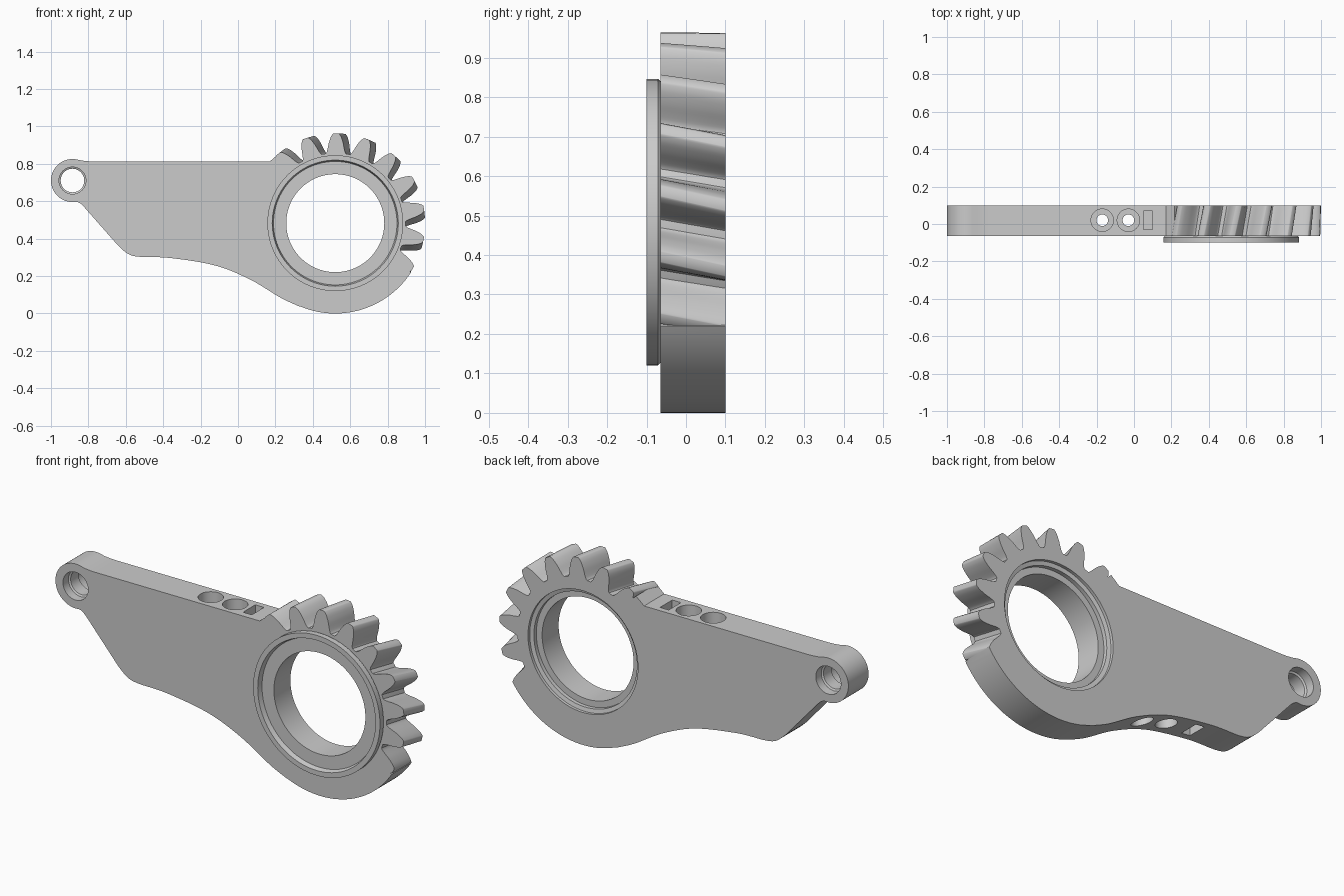
import bpy, bmesh
from math import sin, cos, radians, pi
from mathutils import Vector

if "Cube" in bpy.data.objects:
    bpy.data.objects.remove(bpy.data.objects["Cube"])

CX, CZ = 0.52, 0.483          # gear centre
EX, EZ = -0.885, 0.711        # small eye centre
Y0, Y1 = -0.065, 0.10         # plate thickness


def polar(r, deg, cx=CX, cz=CZ):
    a = radians(deg)
    return (cx + r * cos(a), cz + r * sin(a))


def arc(r, a0, a1, n, cx=CX, cz=CZ):
    return [polar(r, a0 + (a1 - a0) * i / n, cx, cz) for i in range(n + 1)]


def spline(pts, n=6):
    """Smooth curve through the points."""
    p = [Vector(q) for q in [pts[0]] + pts + [pts[-1]]]
    out = []
    for i in range(1, len(p) - 2):
        a, b, c, d = p[i - 1:i + 3]
        for k in range(n):
            t = k / n
            v = 0.5 * (2 * b + (c - a) * t + (2 * a - 5 * b + 4 * c - d) * t * t
                       + (3 * b - a - 3 * c + d) * t ** 3)
            out.append(tuple(v))
    return out + [pts[-1]]


def finish(bm, name):
    bmesh.ops.remove_doubles(bm, verts=bm.verts, dist=1e-5)
    bmesh.ops.recalc_face_normals(bm, faces=bm.faces)
    me = bpy.data.meshes.new(name)
    bm.to_mesh(me)
    bm.free()
    ob = bpy.data.objects.new(name, me)
    bpy.context.collection.objects.link(ob)
    return ob


def loft(bm, rings, closed=False):
    """Skin between rings of points; cap the ends unless closed."""
    vs = [[bm.verts.new(p) for p in r] for r in rings]
    n = len(vs[0])
    for i in range(len(vs) if closed else len(vs) - 1):
        a, b = vs[i], vs[(i + 1) % len(vs)]
        for j in range(n):
            bm.faces.new((a[j], a[(j + 1) % n], b[(j + 1) % n], b[j]))
    if not closed:
        bm.faces.new(vs[0])
        bm.faces.new(vs[-1][::-1])
    return vs


def lathe(name, profile, at, axis='Y', ring=False, seg=96):
    """Revolve (radius, position) pairs about an axis."""
    bm = bmesh.new()
    rings = []
    for r, h in profile:
        circ = [(r * cos(2 * pi * k / seg), r * sin(2 * pi * k / seg)) for k in range(seg)]
        if axis == 'Y':
            rings.append([(at[0] + u, h, at[1] + v) for u, v in circ])
        else:
            rings.append([(at[0] + u, at[1] + v, h) for u, v in circ])
    loft(bm, rings, ring)
    return finish(bm, name)


def box(name, lo, hi):
    bm = bmesh.new()
    loft(bm, [[(lo[0], lo[1], z), (hi[0], lo[1], z), (hi[0], hi[1], z), (lo[0], hi[1], z)]
              for z in (lo[2], hi[2])])
    return finish(bm, name)


def smooth(ob, deg=32):
    bpy.ops.object.select_all(action='DESELECT')
    ob.select_set(True)
    bpy.context.view_layer.objects.active = ob
    bpy.ops.object.shade_smooth_by_angle(angle=radians(deg))


# Arm plate outline, clockwise from the top edge
top = [(-0.83, 0.817), (-0.80, 0.814), (-0.77, 0.813), (0.17, 0.813), polar(0.478, 129.5)]
root = arc(0.375, 127, -31, 60)
rim = arc(0.483, -33, -112, 36)
under = spline([polar(0.485, -114), (0.225, 0.086), (0.064, 0.182), (-0.123, 0.257),
                (-0.364, 0.297), (-0.524, 0.303), (-0.588, 0.319), (-0.642, 0.364)])
neck = [(-0.825, 0.572), (-0.842, 0.588), (-0.86, 0.597)]
eye = arc(0.115, -90, -280, 40, EX, EZ)
outline = top + root + rim + under + neck + eye
bm = bmesh.new()
front, back = loft(bm, [[(x, y, z) for x, z in outline] for y in (Y0, Y1)])

# Rounded lower edges
first = len(top) + len(root)
last = first + len(rim) + len(under) + 1
edges = [bm.edges.get((s[i], s[i + 1])) for s in (front, back) for i in range(first, last - 1)]
bmesh.ops.bevel(bm, geom=edges, offset=0.02, offset_type='OFFSET', segments=4,
                profile=0.5, affect='EDGES', clamp_overlap=True)
plate = finish(bm, "arm_plate")

# Cutters: stepped main bore, stepped eye hole, bolt holes and slots
cutters = [
    lathe("bore_cut", [(0.262, -0.2), (0.262, 0.06), (0.295, 0.06), (0.295, 0.08),
                       (0.315, 0.085), (0.315, 0.2)], (CX, CZ)),
    lathe("eye_cut", [(0.072, -0.2), (0.072, -0.02), (0.063, -0.015), (0.063, 0.05),
                      (0.072, 0.055), (0.072, 0.2)], (EX, EZ), seg=48),
    box("top_slot_cut", (0.05, -0.03, 0.65), (0.10, 0.07, 0.95)),
    box("under_slot_cut", (-0.35, -0.03, 0.2), (-0.30, 0.07, 0.44)),
]
for x in (-0.17, -0.03):
    cutters.append(lathe("bolt_cut", [(0.05, 0.1), (0.05, 0.34), (0.031, 0.34), (0.031, 0.69),
                                      (0.06, 0.69), (0.06, 1.0)], (x, 0.02), 'Z', seg=40))
bpy.context.view_layer.objects.active = plate
for c in cutters:
    c.hide_render = True
    m = plate.modifiers.new("cut", 'BOOLEAN')
    m.operation, m.solver, m.object = 'DIFFERENCE', 'EXACT', c
    bpy.ops.object.modifier_apply(modifier=m.name)
    bpy.data.objects.remove(c)
smooth(plate)

# Raised collar on the front of the bore
collar = lathe("front_collar", [(0.262, Y0), (0.262, -0.075), (0.33, -0.075), (0.337, -0.10),
                                (0.363, -0.10), (0.363, -0.071), (0.357, Y0)],
               (CX, CZ), ring=True)
smooth(collar)

# Helical gear teeth
half = spline([(0.365, 0.060), (0.378, 0.050), (0.40, 0.044), (0.43, 0.038),
               (0.46, 0.028), (0.476, 0.018), (0.48, 0.013)], 3)
section = [(r, w) for r, w in half] + [(r, -w) for r, w in half[::-1]]
bm = bmesh.new()
for k in range(9):
    rings = []
    for i in range(5):
        t = i / 4
        a = radians(129.5 - 20 * k - 4.4 * t)
        rings.append([(CX + r * cos(a) - w * sin(a), Y0 + (Y1 - Y0) * t,
                       CZ + r * sin(a) + w * cos(a)) for r, w in section])
    loft(bm, rings)
teeth = finish(bm, "gear_teeth")
smooth(teeth)
